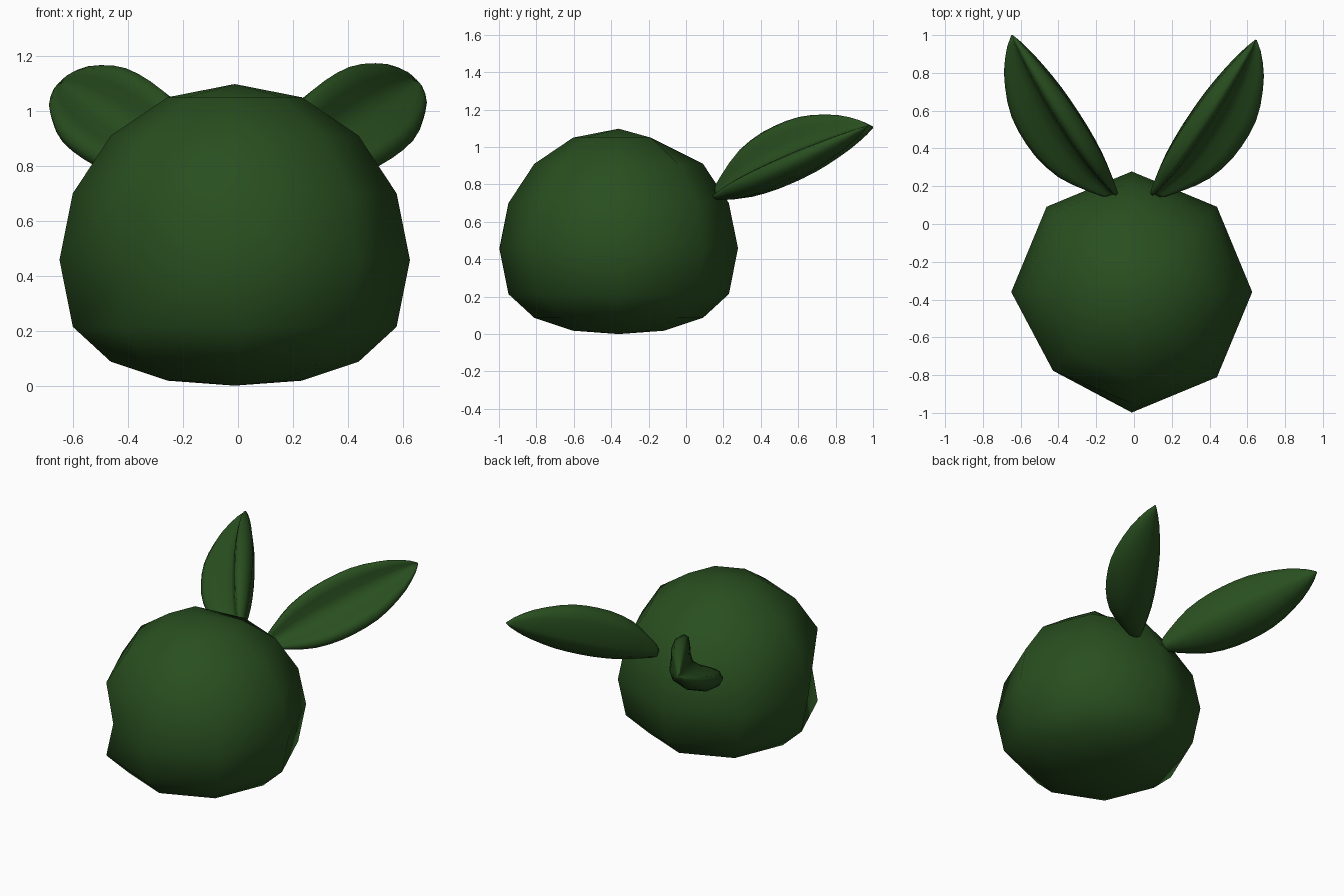
import bpy, bmesh, math
from mathutils import Vector

cube = bpy.data.objects.get("Cube")
if cube:
    bpy.data.objects.remove(cube, do_unlink=True)

GREEN = (0.022, 0.078, 0.014, 1.0)
mat = bpy.data.materials.new("leaf_green")
mat.use_nodes = True
mat.diffuse_color = GREEN
bsdf = mat.node_tree.nodes["Principled BSDF"]
bsdf.inputs["Base Color"].default_value = GREEN
bsdf.inputs["Roughness"].default_value = 0.7


def finish(bm, name):
    """Turn a bmesh into a smooth shaded object."""
    bmesh.ops.recalc_face_normals(bm, faces=bm.faces)
    for f in bm.faces:
        f.smooth = True
    mesh = bpy.data.meshes.new(name)
    bm.to_mesh(mesh)
    bm.free()
    mesh.materials.append(mat)
    obj = bpy.data.objects.new(name, mesh)
    bpy.context.collection.objects.link(obj)


def bridge(bm, a, b):
    """Quads between two closed loops of equal length."""
    n = len(a)
    for i in range(n):
        bm.faces.new((a[i], a[(i + 1) % n], b[(i + 1) % n], b[i]))


# Body: eight-sided ball with a flattened bottom
CX, CY, R = -0.012, -0.36, 0.638
HEIGHTS = [0.018, 0.087, 0.214, 0.458, 0.70, 0.91, 1.05]
bm = bmesh.new()
rings = []
for k, z in enumerate(HEIGHTS):
    r = R * math.sin(math.pi * (k + 1) / 8)
    rings.append([bm.verts.new((CX + r * math.cos(i * math.pi / 4),
                                CY + r * math.sin(i * math.pi / 4), z)) for i in range(8)])
for a, b in zip(rings, rings[1:]):
    bridge(bm, a, b)
for ring, z in ((rings[0], 0.0), (rings[-1], 1.098)):
    pole = bm.verts.new((CX, CY, z))
    for i in range(8):
        bm.faces.new((ring[i], ring[(i + 1) % 8], pole))
# Two small dents: front corner of the equator, and behind the crown
rings[3][5].co.x += 0.11
rings[6][2].co.y -= 0.075
finish(bm, "body")

# Ears: thick folded leaves lofted from a rounded V section
SECTION = [(-0.085, 0.010), (-0.118, 0.045), (-0.135, 0.088), (-0.122, 0.138),
           (-0.093, 0.146), (-0.058, 0.122), (-0.022, 0.090), (0.018, 0.068),
           (0.07, 0.082), (0.12, 0.112), (0.156, 0.13), (0.19, 0.12), (0.2, 0.085),
           (0.175, 0.02), (0.096, -0.045), (0.0, -0.063), (-0.05, -0.038)]
STATIONS = [(0.0, 0.20), (0.02, 0.32), (0.07, 0.50), (0.15, 0.76), (0.22, 0.94),
            (0.30, 1.06), (0.38, 1.13), (0.46, 1.15), (0.54, 1.14), (0.62, 1.09),
            (0.70, 0.98), (0.78, 0.82), (0.85, 0.65), (0.91, 0.45), (0.96, 0.25),
            (1.0, 0.03)]


def ear(name, side, tip):
    base = Vector((0.10, 0.165, 0.742))
    tip = Vector(tip)
    axis = (tip - base).normalized()
    hollow = Vector((0.44, -0.59, 0.67))
    hollow = (hollow - axis * hollow.dot(axis)).normalized()
    across = hollow.cross(axis)
    if across.z > 0:
        across = -across
    bm = bmesh.new()
    loops = []
    for t, s in STATIONS:
        c = base.lerp(tip, t)
        loop = []
        for u, v in SECTION:
            p = c + across * (u * s) + hollow * (v * s)
            loop.append(bm.verts.new((p.x * side, p.y, p.z)))
        loops.append(loop)
    for a, b in zip(loops, loops[1:]):
        bridge(bm, a, b)
    bm.faces.new(loops[0])
    bm.faces.new(loops[-1])
    finish(bm, name)


ear("left_ear", 1, (0.645, 0.975, 1.115))
ear("right_ear", -1, (0.645, 1.0, 1.105))
